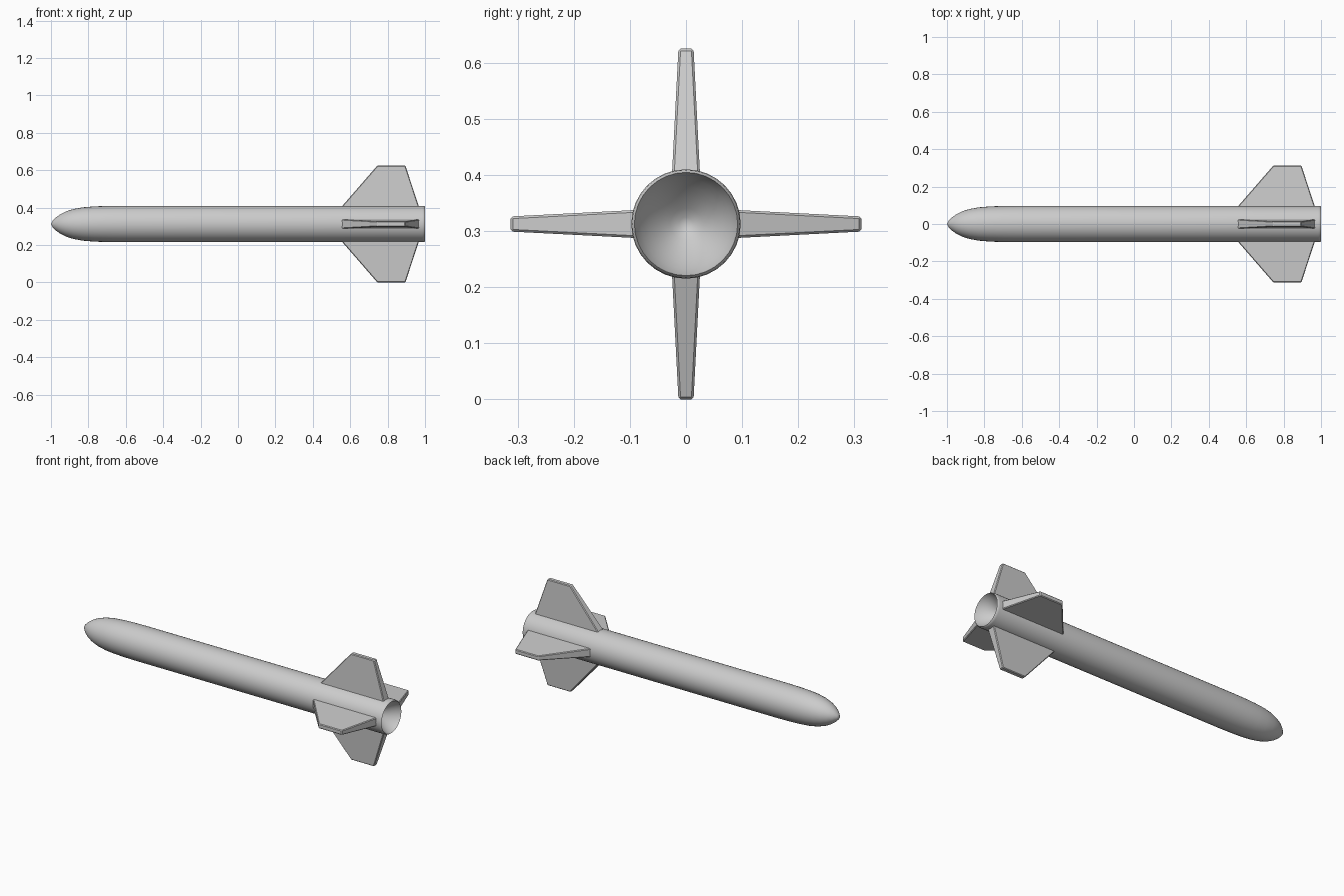
import bpy, bmesh, math
from mathutils import Matrix

if "Cube" in bpy.data.objects:
    bpy.data.objects.remove(bpy.data.objects["Cube"])

AXIS_Z = 0.3125   # height of the body axis
SIDES = 32


def make_object(name, bm):
    bmesh.ops.recalc_face_normals(bm, faces=bm.faces)
    mesh = bpy.data.meshes.new(name)
    bm.to_mesh(mesh)
    bm.free()
    obj = bpy.data.objects.new(name, mesh)
    bpy.context.collection.objects.link(obj)
    obj.location.z = AXIS_Z
    return obj


def smooth(obj, angle):
    bpy.ops.object.select_all(action='DESELECT')
    obj.select_set(True)
    bpy.context.view_layer.objects.active = obj
    bpy.ops.object.shade_smooth_by_angle(angle=math.radians(angle))


# Body: nose, tube, rounded rim and hollow nozzle turned as one (x, radius) profile
profile = [(-1, 0), (-0.992, 0.016), (-0.975, 0.034), (-0.95, 0.052), (-0.92, 0.067),
           (-0.88, 0.080), (-0.83, 0.089), (-0.77, 0.094), (-0.70, 0.0965),
           (-0.62, 0.0975), (0.985, 0.0975), (0.995, 0.096), (1.0, 0.092),
           (0.992, 0.089), (0.975, 0.080), (0.955, 0.066), (0.935, 0.048),
           (0.917, 0.028), (0.906, 0.012), (0.903, 0)]
bm = bmesh.new()
verts = [bm.verts.new((x, 0, r)) for x, r in profile]
edges = [bm.edges.new(pair) for pair in zip(verts, verts[1:])]
bmesh.ops.spin(bm, geom=verts + edges, cent=(0, 0, 0), axis=(1, 0, 0),
               angle=2 * math.pi, steps=SIDES, use_merge=True)
bmesh.ops.remove_doubles(bm, verts=bm.verts, dist=0.0005)
smooth(make_object("body", bm), 40)


# Tail fins: tapered slabs from a wide root to a thin tip, edges lightly bevelled
def fin(name, angle):
    bm = bmesh.new()
    sections = [(0.088, 0.55, 0.969, 0.025), (0.3125, 0.745, 0.895, 0.0135)]
    for r, front, back, half in sections:
        for x, y in ((front, -half), (back, -half), (back, half), (front, half)):
            bm.verts.new((x, y, r))
    v = list(bm.verts)
    v = bm.verts[:]
    bm.faces.new(v[:4])
    bm.faces.new(v[4:])
    for i in range(4):
        j = (i + 1) % 4
        bm.faces.new((v[i], v[j], v[j + 4], v[i + 4]))
    bmesh.ops.recalc_face_normals(bm, faces=bm.faces)
    bmesh.ops.bevel(bm, geom=bm.edges[:], offset=0.004, segments=1, affect='EDGES')
    bmesh.ops.transform(bm, matrix=Matrix.Rotation(angle, 4, 'X'), verts=bm.verts)
    make_object(name, bm)


for i, side in enumerate(("top", "front", "bottom", "back")):
    fin(side + "_fin", i * math.pi / 2)
